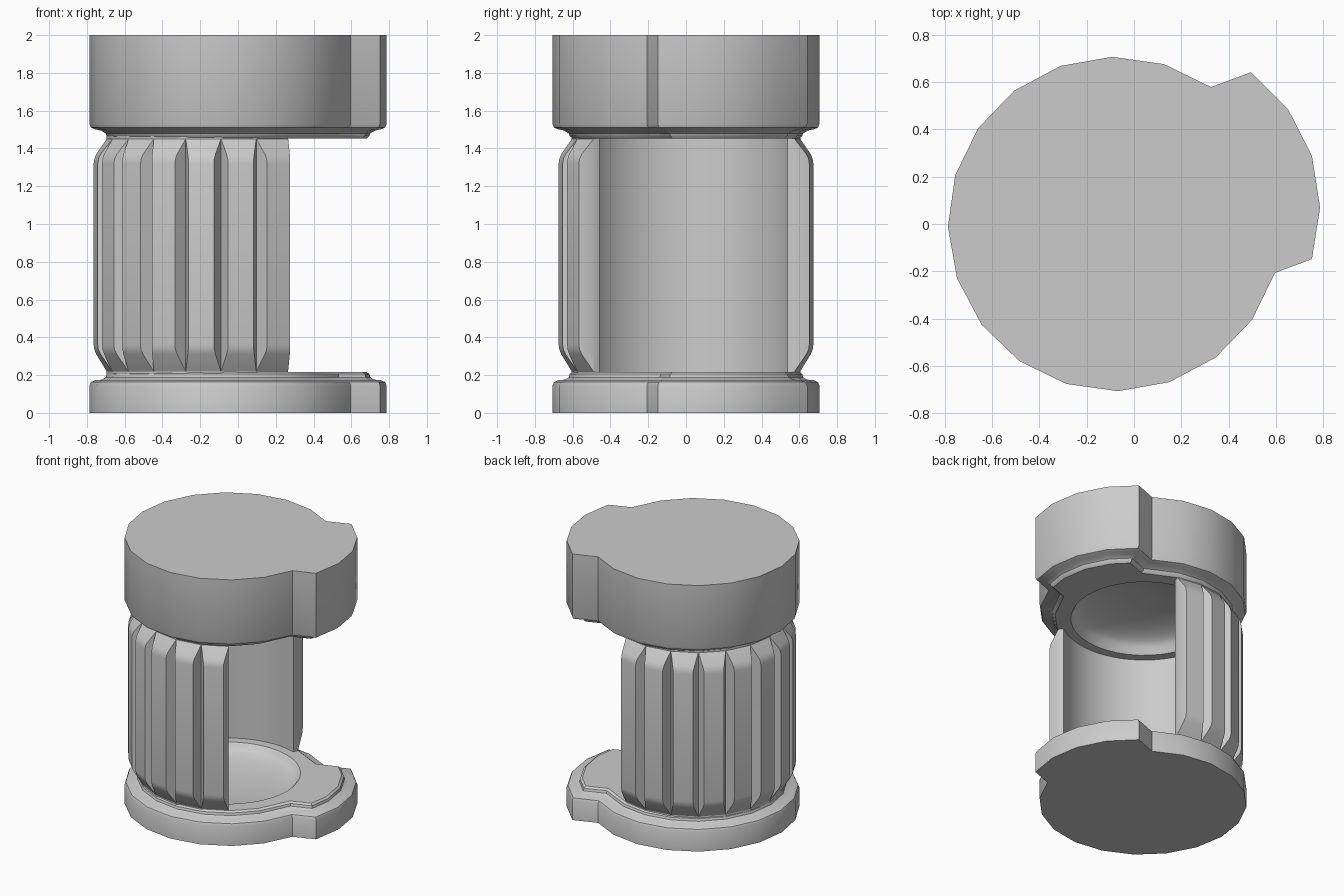
import bpy, bmesh
from math import sin, cos, radians, pi
from mathutils import Vector

if "Cube" in bpy.data.objects:
    bpy.data.objects.remove(bpy.data.objects["Cube"])

DISC, LOBE = Vector((-0.08, 0.0)), Vector((0.08, 0.07))
R = 0.707
HUB = Vector((-0.09, 0.0))


def polar(c, r, deg):
    return Vector((c.x + r * cos(radians(deg)), c.y + r * sin(radians(deg))))


# Plan outline: a 20-sided disc with a second, offset disc arc as a lobe
OUTLINE = [polar(DISC, R, 18 * k + 1) for k in range(3, 20)]
OUTLINE += [polar(LOBE, R, a) for a in (-18, 0, 18, 36, 54)]


def inset(pts, d):
    out, n = [], len(pts)
    for i, p in enumerate(pts):
        e1 = (p - pts[i - 1]).normalized()
        e2 = (pts[(i + 1) % n] - p).normalized()
        n1, n2 = Vector((-e1.y, e1.x)), Vector((-e2.y, e2.x))
        out.append(p + (n1 + n2) * d / (1 + n1.dot(n2)))
    return out


def ring(bm, pts, z):
    return [bm.verts.new((p.x, p.y, z)) for p in pts]


def skin(bm, a, b):
    n = len(a)
    for i in range(n):
        j = (i + 1) % n
        bm.faces.new((a[i], a[j], b[j], b[i]))


def loop_edges(bm, r):
    return [bm.edges.get((r[i - 1], r[i])) for i in range(len(r))]


def finish(bm, name):
    bmesh.ops.recalc_face_normals(bm, faces=bm.faces)
    me = bpy.data.meshes.new(name)
    bm.to_mesh(me)
    bm.free()
    ob = bpy.data.objects.new(name, me)
    bpy.context.collection.objects.link(ob)
    bpy.ops.object.select_all(action='DESELECT')
    ob.select_set(True)
    bpy.context.view_layer.objects.active = ob
    bpy.ops.object.shade_smooth_by_angle(angle=radians(30))


def end_plate(name, levels, depth):
    """Stack inset outlines, then sink a round bowl into the last level."""
    bm = bmesh.new()
    rings = [ring(bm, inset(OUTLINE, d), z) for z, d in levels]
    bm.faces.new(rings[0])
    for a, b in zip(rings, rings[1:]):
        skin(bm, a, b)
    z0 = levels[-1][0]
    bowl = [(0.50, 0), (0.485, 0.15)]
    bowl += [(0.48 * cos(t * pi / 16), 0.2 + 0.8 * sin(t * pi / 16)) for t in range(1, 8)]
    bowl_rings = [ring(bm, [polar(HUB, r, 9 * k) for k in range(40)], z0 + depth * t)
                  for r, t in bowl]
    for a, b in zip(bowl_rings, bowl_rings[1:]):
        skin(bm, a, b)
    bm.faces.new(bowl_rings[-1])
    rim = loop_edges(bm, rings[-1]) + loop_edges(bm, bowl_rings[0])
    bmesh.ops.triangle_fill(bm, edges=rim, use_beauty=True, normal=(0, 0, 1))
    finish(bm, name)


# Base and lid with rounded, stepped lips
end_plate("base", [(0, 0), (0.145, 0), (0.163, 0.008), (0.173, 0.03),
                   (0.176, 0.065), (0.188, 0.085), (0.205, 0.09), (0.217, 0.105)], -0.1)
end_plate("lid", [(2, 0), (1.53, 0), (1.511, 0.008), (1.502, 0.028),
                  (1.495, 0.06), (1.48, 0.085), (1.467, 0.09), (1.453, 0.105)], 0.16)


# Fluted column wall, open on one side
def wall_section(t):
    pts, start, ribs, valley, half = [], 72, 13, 0.605, 3.2 * t
    for i in range(ribs + 1):
        a = start + 18 * i
        rib = valley + 0.07 * t
        if i > 0:
            pts.append(polar(HUB, rib, a - max(half, 0.05)))
        pts.append(polar(HUB, valley, a))
        if i < ribs:
            pts.append(polar(HUB, rib, a + max(half, 0.05)))
    span = 18 * ribs
    pts += [polar(HUB, 0.565, start + span * k / 39) for k in range(39, -1, -1)]
    return pts


bm = bmesh.new()
profile = [(0.205, 0), (0.22, 0), (0.31, 0.8), (0.335, 0.95), (0.36, 1),
           (1.32, 1), (1.345, 0.95), (1.37, 0.8), (1.45, 0), (1.465, 0)]
rings = [ring(bm, wall_section(t), z) for z, t in profile]
for a, b in zip(rings, rings[1:]):
    skin(bm, a, b)
bm.faces.new(rings[0])
bm.faces.new(rings[-1])
finish(bm, "fluted_column")
